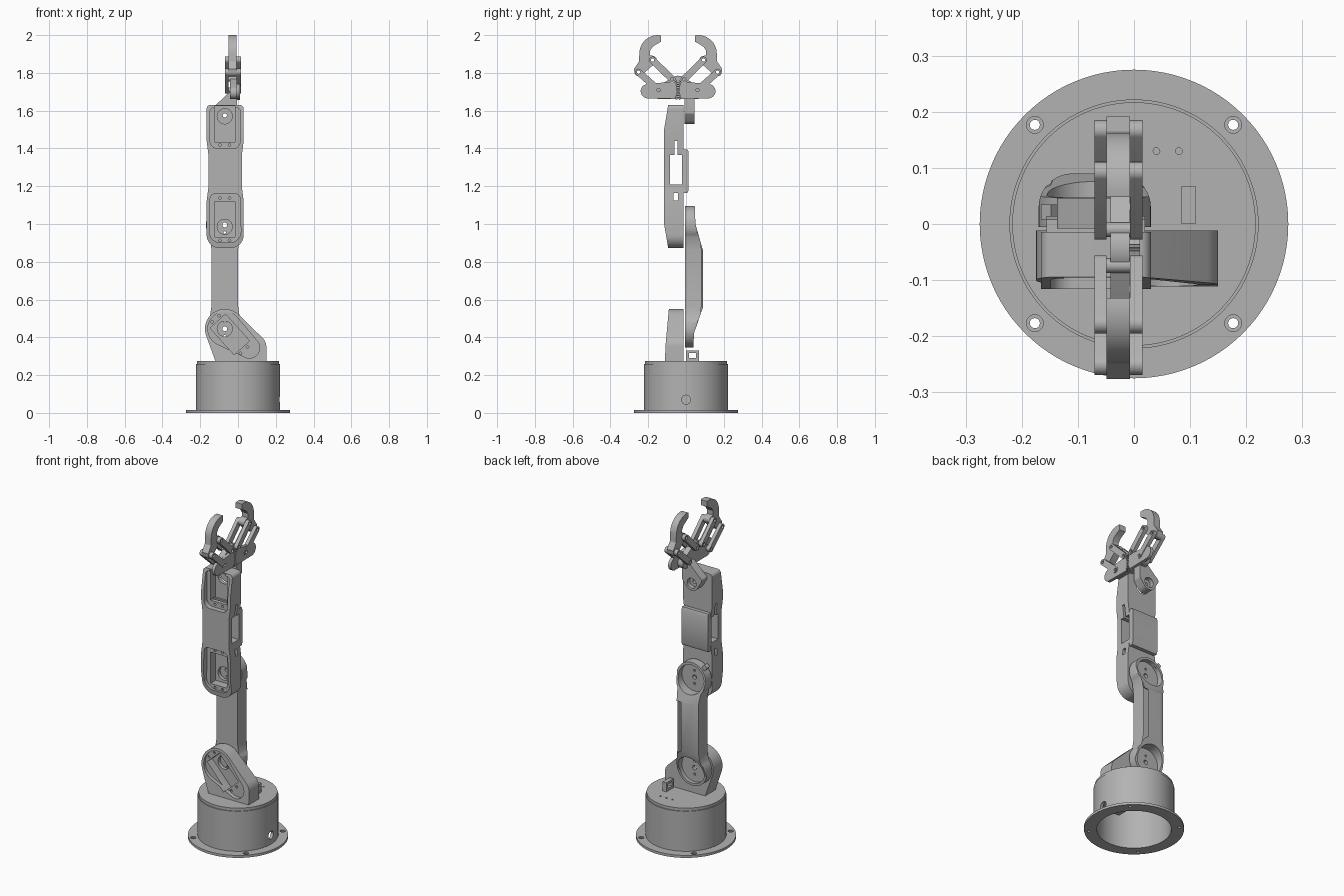
import bpy, bmesh
from math import sin, cos, radians, atan2, degrees
from mathutils import Vector, geometry

old = bpy.data.objects.get("Cube")
if old:
    bpy.data.objects.remove(old, do_unlink=True)

grey = bpy.data.materials.new("plain grey")
grey.use_nodes = True
GREY = (0.45, 0.45, 0.45, 1)
grey.diffuse_color = GREY
grey.node_tree.nodes["Principled BSDF"].inputs["Base Color"].default_value = GREY


def arc(x, y, r, a0=0, a1=360, n=40):
    """Points along an arc; a full turn leaves out the repeated end point."""
    steps = n if a1 - a0 == 360 else n + 1
    angles = [radians(a0 + (a1 - a0) * i / n) for i in range(steps)]
    return [(x + r * cos(a), y + r * sin(a)) for a in angles]


def hull(*circles):
    """Convex outline wrapped round circles given as (x, y, radius)."""
    pts = [Vector(p) for c in circles for p in (arc(*c) if c[2] else [c[:2]])]
    return [tuple(pts[i]) for i in geometry.convex_hull_2d(pts)]


def rect(x0, x1, y0, y1):
    return [(x0, y0), (x1, y0), (x1, y1), (x0, y1)]


def prism(name, pts, axis, lo, hi):
    """Extrude a 2D outline along an axis."""
    place = {"X": lambda p, d: (d, p[0], p[1]),
             "Y": lambda p, d: (p[0], d, p[1]),
             "Z": lambda p, d: (p[0], p[1], d)}[axis]
    bm = bmesh.new()
    face = bm.faces.new([bm.verts.new(place(p, lo)) for p in pts])
    ext = bmesh.ops.extrude_face_region(bm, geom=[face])
    move = Vector(place((0, 0), hi - lo))
    bmesh.ops.translate(bm, vec=move, verts=[v for v in ext["geom"] if isinstance(v, bmesh.types.BMVert)])
    bmesh.ops.recalc_face_normals(bm, faces=bm.faces)
    mesh = bpy.data.meshes.new(name)
    bm.to_mesh(mesh)
    bm.free()
    mesh.materials.append(grey)
    ob = bpy.data.objects.new(name, mesh)
    bpy.context.collection.objects.link(ob)
    return ob


def combine(ob, pts, axis, lo, hi, op="DIFFERENCE"):
    """Boolean a temporary prism into the part."""
    tool = prism("cutter", pts, axis, lo, hi)
    mod = ob.modifiers.new("bool", "BOOLEAN")
    mod.operation, mod.solver, mod.object = op, "EXACT", tool
    bpy.context.view_layer.objects.active = ob
    bpy.ops.object.modifier_apply(modifier=mod.name)
    bpy.data.objects.remove(tool, do_unlink=True)


def turn(pts, centre, angle):
    c, s = cos(radians(angle)), sin(radians(angle))
    return [(centre[0] + x * c - y * s, centre[1] + x * s + y * c) for x, y in pts]


AX = -0.07           # x of the arm's joint axes
SHOULDER, ELBOW, WRIST = 0.445, 0.985, 1.575


def servo_seat(ob, z, angle, floor):
    """Servo pocket, hub opening and screw holes on the front of a part."""
    centre = (AX, z)
    combine(ob, turn(rect(-0.055, 0.135, -0.055, 0.055), centre, angle), "Y", -0.2, -0.035)
    combine(ob, arc(AX, z, 0.04), "Y", -0.2, 0)
    for u in (-0.072, 0.152):
        for v in (-0.025, 0.025):
            p = turn([(u, v)], centre, angle)[0]
            combine(ob, arc(*p, 0.007, n=12), "Y", -0.2, floor + 0.02)


# Hollow base with a drilled flange
base = prism("base", arc(0, 0, 0.275, n=96), "Z", 0, 0.015)
combine(base, arc(0, 0, 0.222, n=96), "Z", 0, 0.258, "UNION")
combine(base, arc(0, 0, 0.205, n=96), "Z", -0.1, 0.24)
for a in (45, 135, 225, 315):
    x, y = arc(0, 0, 0.25, a, a + 1, 1)[0]
    combine(base, arc(x, y, 0.009, n=20), "Z", -0.1, 0.1)
    combine(base, arc(x, y, 0.015, n=20), "Z", 0.008, 0.1)
combine(base, arc(0, 0.07, 0.024, n=16), "X", 0.1, 0.3)
prism("servo_shelf", rect(0.05, 0.19, -0.07, 0.07), "Z", 0.1, 0.13)

# Turntable with its cable lug
turntable = prism("turntable", arc(0, 0, 0.217, n=96), "Z", 0.255, 0.275)
for x in (0.0, 0.04, 0.08):
    combine(turntable, arc(x, 0.13, 0.006, n=12), "Z", 0.262, 0.3)
lug = prism("cable_lug", rect(0, 0.068, 0.27, 0.33), "X", 0.085, 0.11)
combine(lug, rect(0.015, 0.052, 0.29, 0.316), "X", 0, 0.2)

# Shoulder bracket: leaning front, rimmed pocket, slanted servo seat
shoulder = prism("shoulder_bracket", hull((AX, SHOULDER, 0.105), (0.085, 0.35, 0.065),
                 (0.15, 0.275, 0), (-0.12, 0.275, 0)), "Y", -0.112, -0.012)
combine(shoulder, [(-0.2, 0.27), (-0.112, 0.27), (-0.108, 0.36), (-0.09, 0.56), (-0.2, 0.56)], "X", -0.3, 0.3)
combine(shoulder, hull((AX, SHOULDER, 0.09), (0.06, 0.345, 0.055)), "Y", -0.2, -0.085)
servo_seat(shoulder, SHOULDER, -48, -0.085)

# Upper arm: two round ends, waist, domed back with round wells
side = arc(AX, SHOULDER, 0.1, -90, 38, 20) + [(0, 0.57), (0, 0.86)] + arc(AX, ELBOW + 0.01, 0.1, -38, 90, 20)
arm = prism("upper_arm", side + [(2 * AX - x, z) for x, z in side[-2:0:-1]], "Y", -0.005, 0.09)
combine(arm, [(-0.1, 0.3), (0.038, 0.3), (0.042, 0.42), (0.09, 0.56), (0.09, 0.86),
              (0.05, 1.0), (0.042, 1.2), (-0.1, 1.2)], "X", -0.3, 0.3, "INTERSECT")
combine(arm, hull((AX - 0.04, 0.03, 0.06), (AX + 0.04, 0.03, 0.06), (AX - 0.1, -0.1, 0),
                  (AX + 0.1, -0.1, 0)), "Z", 0.2, 1.2, "INTERSECT")
for z in (SHOULDER, ELBOW + 0.01):
    combine(arm, arc(AX, z, 0.085), "Y", 0.018, 0.2)
    combine(arm, arc(AX, z, 0.013, n=20), "Y", -0.1, 0.2)
    for s in (-0.04, 0.04):
        combine(arm, arc(AX, z + s, 0.007, n=12), "Y", -0.1, 0.2)
prism("elbow_stop", turn(rect(0.09, 0.135, -0.012, 0.012), (AX, ELBOW), 130), "Y", 0.008, 0.035)

# Forearm: rounded foot, sloping front ends, two servo pockets, side window
MID = -0.068
forearm = prism("forearm", hull((MID - 0.028, 0.942, 0.07), (MID + 0.028, 0.942, 0.07),
                (MID - 0.03, 0.98, 0.068), (MID + 0.03, 0.98, 0.068),
                (MID - 0.078, 1.61, 0.02), (MID + 0.078, 1.61, 0.02)), "Y", -0.116, -0.014)
combine(forearm, [(0, 0.8), (-0.092, 0.86), (-0.116, 1.0), (-0.116, 1.5), (-0.093, 1.64), (0, 1.64)],
        "X", -0.3, 0.3, "INTERSECT")
for s in (-1, 1):
    combine(forearm, [(MID + s * 0.12, 1.12), (MID + s * 0.098, 1.12), (MID + s * 0.088, 1.2),
                      (MID + s * 0.088, 1.36), (MID + s * 0.098, 1.44), (MID + s * 0.12, 1.44)], "Y", -0.3, 0.1)
combine(forearm, hull((MID - 0.025, 0.96, 0.058), (MID + 0.025, 0.96, 0.058),
        (MID - 0.05, 1.13, 0.03), (MID + 0.05, 1.13, 0.03)), "Y", -0.2, -0.085)
combine(forearm, hull((MID - 0.06, 1.595, 0.02), (MID + 0.06, 1.595, 0.02),
        (MID - 0.04, 1.44, 0.04), (MID + 0.04, 1.44, 0.04)), "Y", -0.2, -0.085)
servo_seat(forearm, ELBOW, 90, -0.085)
servo_seat(forearm, WRIST - 0.005, -90, -0.085)
for y0, y1, z0, z1 in ((-0.085, -0.02, 1.21, 1.365), (-0.062, -0.046, 1.36, 1.44), (-0.065, -0.043, 1.125, 1.165)):
    combine(forearm, rect(y0, y1, z0, z1), "X", -0.3, 0.3)
prism("forearm_cover", [(-0.016, 1.165), (0.008, 1.165), (0.014, 1.18), (0.014, 1.38),
                        (0.008, 1.395), (-0.016, 1.395)], "X", MID - 0.088, MID + 0.088)

# Wrist plate
wrist = prism("wrist", hull((AX, WRIST, 0.045), (-0.122, 1.605, 0.015), (-0.045, 1.685, 0.01),
              (-0.015, 1.685, 0.01), (-0.02, 1.59, 0.015)), "Y", -0.008, 0.046)
combine(wrist, arc(AX, WRIST, 0.03), "Y", 0.02, 0.1)
combine(wrist, arc(AX, WRIST, 0.011, n=20), "Y", -0.1, 0.1)

# Gripper palm
CY = -0.042
prism("gripper_palm", hull((CY, 1.73, 0.055), (CY - 0.1, 1.695, 0.033), (CY + 0.1, 1.695, 0.033)),
      "X", -0.042, -0.008)

# Gears, parallel links and curved fingers, mirrored about the palm
gear_pin, link_pin = (0.103, 1.709), (0.032, 1.767)
outer_pin, inner_pin = (0.209, 1.804), (0.135, 1.868)
teeth = []
for i in range(11):
    a = 207 - i * 5.4
    for da, r in ((1.8, 0.096), (0.9, 0.11), (-0.9, 0.11), (-1.8, 0.096)):
        teeth.append((gear_pin[0] + r * cos(radians(a + da)), gear_pin[1] + r * sin(radians(a + da))))
gear_shape = teeth + arc(0.16, 1.703, 0.038, -95, 95, 20)[::-1]
finger_shape = (arc(0.107, 1.902, 0.098, 0, 100, 14)[::-1] + [(0.207, 1.86), (0.234, 1.82)]
                + arc(*outer_pin, 0.022, -90, 0, 6)[::-1] + [(0.19, 1.79)]
                + arc(*inner_pin, 0.022, 100, 225, 8)[::-1]
                + [(0.148, 1.893), (0.148, 1.918), (0.135, 1.938), (0.112, 1.953), (0.09, 1.965)])
for side_name, s in (("front", -1), ("back", 1)):
    def flip(pts):
        return [(CY + s * y, z) for y, z in pts]

    def pin_holes(ob, *pins):
        for p in pins:
            combine(ob, flip(arc(*p, 0.009, n=16)), "X", -0.2, 0.2)

    gear = prism(side_name + "_gear", flip(gear_shape), "X", -0.008, 0.011)
    pin_holes(gear, gear_pin)
    finger = prism(side_name + "_finger", flip(finger_shape), "X", -0.049, -0.007)
    pin_holes(finger, outer_pin, inner_pin)
    for layer, lo, hi in (("left", -0.007, 0.015), ("right", -0.07, -0.049)):
        for kind, p, q in (("gear_arm", gear_pin, outer_pin), ("link", link_pin, inner_pin)):
            bar = prism("_".join((side_name, layer, kind)), flip(hull((*p, 0.018), (*q, 0.018))), "X", lo, hi)
            pin_holes(bar, p, q)
    for kind, p in (("gear_pin", gear_pin), ("link_pin", link_pin)):
        prism(side_name + "_" + kind, flip(arc(*p, 0.013, n=20)), "X", -0.062, -0.007)

# Smooth curved walls, keep edges sharp
for ob in bpy.context.scene.objects:
    ob.select_set(ob.type == "MESH")
bpy.ops.object.shade_smooth_by_angle(angle=radians(30))
